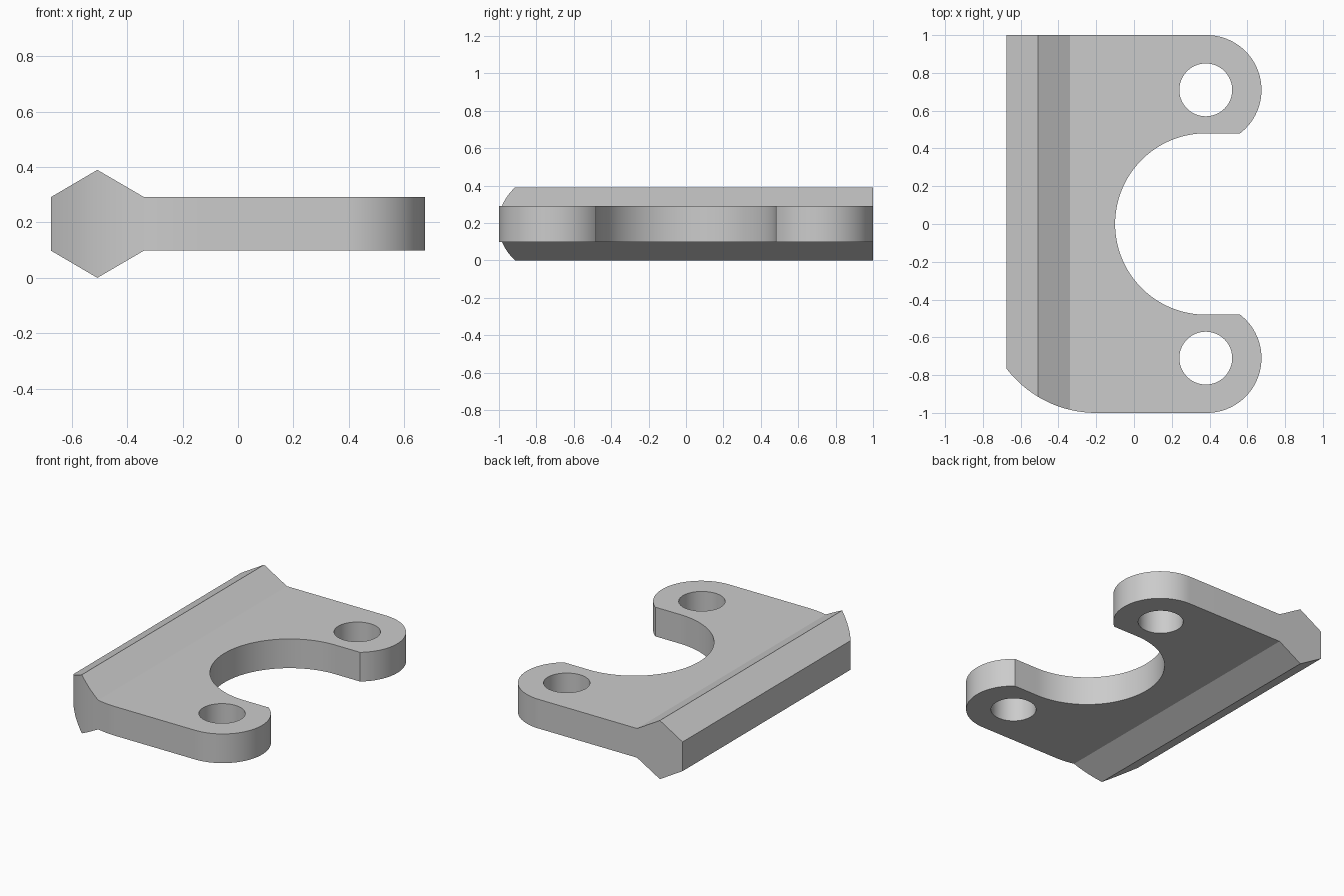
import bpy
import bmesh
from math import radians, sin, cos
from mathutils import Vector

cube = bpy.data.objects.get("Cube")
if cube:
    bpy.data.objects.remove(cube, do_unlink=True)

steel = bpy.data.materials.new("plain_grey")
steel.use_nodes = True
GREY = (0.6, 0.6, 0.6, 1)
steel.diffuse_color = GREY
steel.node_tree.nodes["Principled BSDF"].inputs["Base Color"].default_value = GREY


def arc(cx, cy, r, start, end, n=40):
    angles = [radians(start + (end - start) * i / n) for i in range(n + 1)]
    return [(cx + r * cos(a), cy + r * sin(a)) for a in angles]


def prism(name, points, push):
    """Extrude a closed outline of 3D points along the push vector."""
    bm = bmesh.new()
    face = bm.faces.new([bm.verts.new(p) for p in points])
    out = bmesh.ops.extrude_face_region(bm, geom=[face])
    moved = [v for v in out["geom"] if isinstance(v, bmesh.types.BMVert)]
    bmesh.ops.translate(bm, verts=moved, vec=Vector(push))
    bmesh.ops.recalc_face_normals(bm, faces=bm.faces)
    mesh = bpy.data.meshes.new(name)
    bm.to_mesh(mesh)
    bm.free()
    mesh.materials.append(steel)
    obj = bpy.data.objects.new(name, mesh)
    bpy.context.collection.objects.link(obj)
    return obj


def combine(target, tool, operation):
    """Apply a boolean and discard its tool."""
    bpy.context.view_layer.objects.active = target
    mod = target.modifiers.new(operation, "BOOLEAN")
    mod.operation = operation
    mod.solver = "EXACT"
    mod.object = tool
    bpy.ops.object.modifier_apply(modifier=mod.name)
    bpy.data.objects.remove(tool, do_unlink=True)


# Plate with a double-sided ridge along its left edge, as a side profile
LOW, HIGH, TOP = 0.098, 0.292, 0.39
EDGE, RIDGE, FOOT = -0.675, -0.508, -0.34
profile = [(EDGE, LOW), (RIDGE, 0), (FOOT, LOW), (0.8, LOW),
           (0.8, HIGH), (FOOT, HIGH), (RIDGE, TOP), (EDGE, HIGH)]
bracket = prism("bracket_plate", [(x, -1.2, z) for x, z in profile], (0, 2.4, 0))

# Plan outline: two rounded ears, a round notch and one relieved corner
EAR_X, EAR_Y, EAR_R = 0.385, 0.71, 0.29
plan = [(-0.762, 1)]
plan += arc(EAR_X, EAR_Y, EAR_R, 90, -52.5)
plan += arc(0.38, 0, 0.48, 90, 270, 64)
plan += arc(EAR_X, -EAR_Y, EAR_R, 52.5, -90)
plan += arc(-0.2, -0.402, 0.598, 270, 200)
outline = prism("plan_outline", [(x, y, -0.2) for x, y in plan], (0, 0, 1))
combine(bracket, outline, "INTERSECT")

# Bolt hole through each ear
for side in (-1, 1):
    ring = arc(0.38, side * EAR_Y, 0.14, 0, 360, 48)[:-1]
    hole = prism("bolt_hole", [(x, y, -0.2) for x, y in ring], (0, 0, 1))
    combine(bracket, hole, "DIFFERENCE")

bpy.ops.object.select_all(action="DESELECT")
bracket.select_set(True)
bpy.context.view_layer.objects.active = bracket
bpy.ops.object.shade_smooth_by_angle(angle=radians(25))
